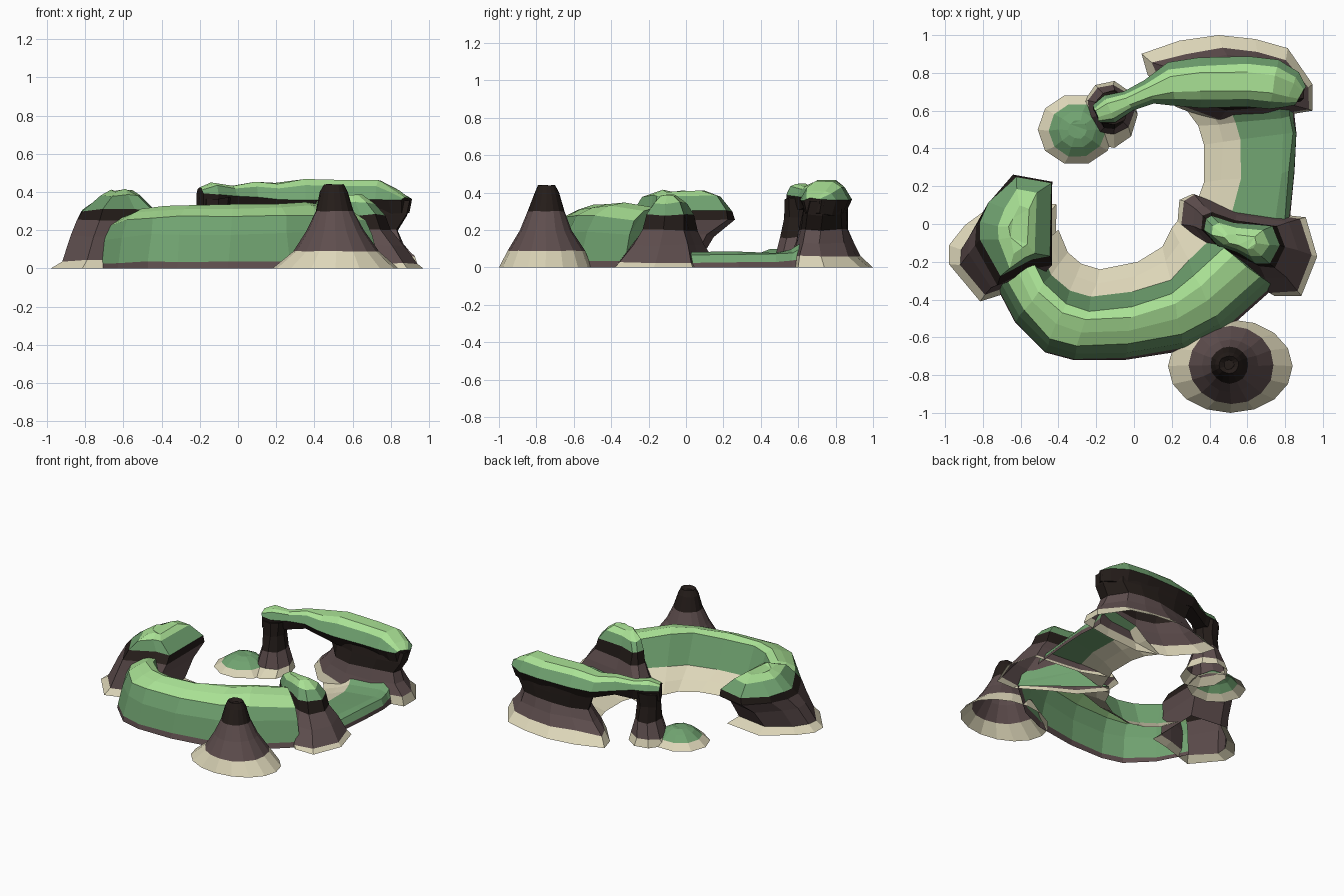
import bpy, bmesh, math, random
from mathutils import Vector

if "Cube" in bpy.data.objects:
    bpy.data.objects.remove(bpy.data.objects["Cube"])

random.seed(4)
COLOURS = {
    "sand": (0.72, 0.67, 0.48), "rock": (0.113, 0.076, 0.076),
    "dark": (0.018, 0.012, 0.010), "green": (0.165, 0.37, 0.165),
    "light": (0.40, 0.76, 0.30),
}
KEYS = list(COLOURS)
MATS = []
for key, c in COLOURS.items():
    m = bpy.data.materials.new(key)
    m.diffuse_color = (*c, 1)
    m.use_nodes = True
    m.node_tree.nodes["Principled BSDF"].inputs["Base Color"].default_value = m.diffuse_color
    MATS.append(m)


def skin(name, rings, pick, closed=True, caps=(None, None), jitter=0.007):
    """Join rings of points into a flat-faced surface; pick(i, j) names the colour."""
    bm = bmesh.new()
    rows = []
    for ring in rings:
        row = []
        for p in ring:
            j = Vector([random.uniform(-jitter, jitter) for _ in range(3)])
            row.append(bm.verts.new(Vector(p) + (j if p[2] > 0.001 else Vector())))
        rows.append(row)
    n = len(rows[0])
    for i in range(len(rows) - 1):
        a, b = rows[i], rows[i + 1]
        for j in range(n if closed else n - 1):
            k = (j + 1) % n
            f = bm.faces.new((a[j], a[k], b[k], b[j]))
            f.material_index = KEYS.index(pick(i, j))
    for row, colour in ((rows[0], caps[0]), (rows[-1], caps[1])):
        if colour:
            bm.faces.new(row).material_index = KEYS.index(colour)
    bmesh.ops.recalc_face_normals(bm, faces=bm.faces)
    bmesh.ops.triangulate(bm, faces=[f for f in bm.faces if len(f.verts) > 4])
    me = bpy.data.meshes.new(name)
    bm.to_mesh(me)
    bm.free()
    for m in MATS:
        me.materials.append(m)
    ob = bpy.data.objects.new(name, me)
    bpy.context.collection.objects.link(ob)
    return ob


def stack(name, shape, levels, jitter=0.007):
    """Rock built from levels: (z, x0, x1, y0, y1, colour of the band above)."""
    rings = [[((x0 + x1) / 2 + u * (x1 - x0) / 2, (y0 + y1) / 2 + v * (y1 - y0) / 2, z)
              for u, v in shape] for z, x0, x1, y0, y1, _ in levels]
    return skin(name, rings, lambda i, j: levels[i][5],
                caps=(None, levels[-1][5]), jitter=jitter)


def bank(name, stations, section, end=None):
    """Bank swept along stations (outer xy, inner xy, height); section = (fraction, z, colour)."""
    rings = [[(ox + (ix - ox) * f, oy + (iy - oy) * f, z * h) for f, z, _ in section]
             for ox, oy, ix, iy, h in stations]
    return skin(name, rings, lambda i, j: section[j][2], closed=False, caps=(None, end))


def oval(n):
    return [(math.cos(2 * math.pi * k / n), math.sin(2 * math.pi * k / n)) for k in range(n)]


# Volcano with a small crater
stack("volcano", oval(16), [
    (0, .18, .84, -1, -.505, "sand"), (.09, .29, .74, -.955, -.54, "rock"),
    (.2, .36, .66, -.89, -.61, "rock"), (.3, .405, .605, -.845, -.65, "dark"),
    (.4, .43, .575, -.81, -.68, "dark"), (.44, .45, .555, -.79, -.70, "dark"),
    (.42, .475, .53, -.77, -.72, "dark")], jitter=0.002)

# Left overhanging rock with a grassy cap
left = [(0, 1), (1, .87), (.97, -.6), (.5, -.7), (-.42, -1), (-1, -.28), (-1, .08), (-.7, .47)]
stack("left_rock", left, [
    (0, -.98, -.41, -.41, .14, "sand"), (.04, -.92, -.47, -.37, .07, "rock"),
    (.17, -.88, -.45, -.34, .15, "rock"), (.25, -.84, -.43, -.33, .26, "dark"),
    (.305, -.82, -.44, -.27, .25, "green"), (.38, -.72, -.52, -.24, .19, "light"),
    (.41, -.66, -.56, -.16, .1, "light")])

# Right rock with a small peak
right = [(-.92, .88), (-.73, 1), (-.16, .69), (.84, .54), (1, -.23), (.78, -1),
         (.4, -1), (-.12, -.55), (-.6, -.2), (-.95, .38)]
stack("right_rock", right, [
    (0, .21, .97, -.38, .16, "sand"), (.025, .23, .94, -.36, .15, "rock"),
    (.12, .3, .87, -.28, .1, "rock"), (.2, .35, .8, -.23, .06, "dark"),
    (.28, .36, .77, -.21, .04, "green"), (.345, .41, .71, -.17, .0, "light"),
    (.385, .47, .65, -.13, -.05, "light")])

# Body of the back rock
back = [(-1, .57), (-.56, .87), (-.1, 1), (.33, .91), (.71, .7), (1, -.13),
        (1, -.74), (.47, -.91), (-.13, -1), (-.6, -.65), (-.93, .09)]
stack("back_rock", back, [
    (0, .04, .945, .54, 1.0, "sand"), (.06, .1, .92, .56, .93, "rock"),
    (.13, .18, .86, .58, .89, "rock"), (.2, .23, .83, .6, .87, "dark"),
    (.28, .21, .89, .62, .87, "dark"), (.35, .17, .9, .63, .87, "dark")])

# Pillar carrying the far end of the arch
stack("arch_pillar", oval(9), [
    (0, -.28, .02, .4, .76, "sand"), (.05, -.25, 0, .47, .74, "rock"),
    (.16, -.21, -.03, .5, .71, "dark"), (.27, -.2, -.04, .52, .69, "dark"),
    (.37, -.21, -.03, .52, .7, "dark")])

# Grassy arch and cap: x, y, half width, bottom, edge and top heights
spine = [(-.2, .58, .045, .31, .39, .42), (-.13, .61, .07, .31, .39, .45),
         (-.03, .65, .05, .31, .38, .43), (.08, .70, .06, .33, .37, .45),
         (.2, .74, .105, .31, .36, .445), (.35, .75, .12, .28, .36, .465),
         (.6, .755, .12, .28, .36, .46), (.74, .74, .12, .28, .36, .46),
         (.83, .71, .095, .28, .36, .41), (.88, .68, .05, .29, .36, .37)]
rings = []
for i, (x, y, w, zb, ze, zt) in enumerate(spine):
    a, b = spine[max(i - 1, 0)], spine[min(i + 1, len(spine) - 1)]
    t = Vector((b[0] - a[0], b[1] - a[1])).normalized()
    rings.append([(x - t.y * w * s, y + t.x * w * s, z) for s, z in (
        (-.8, zb), (-1.1, ze), (-.75, ze + .7 * (zt - ze)), (-.4, zt),
        (.4, zt), (.75, ze + .7 * (zt - ze)), (1.1, ze), (.8, zb))])
arch = ["dark", "green", "light", "light", "light", "green", "dark", "dark"]
skin("grass_arch", rings, lambda i, j: arch[j], caps=("dark", "dark"), jitter=0.004)

# Curved grassy ridge with a beach on its inner side
bank("curved_ridge", [
    (-.74, -.31, -.40, -.03, .8), (-.63, -.52, -.35, -.15, .92), (-.47, -.68, -.28, -.21, .97),
    (-.32, -.72, -.18, -.24, 1), (-.05, -.72, .02, -.20, 1), (.27, -.67, .15, -.12, 1.02),
    (.47, -.58, .20, -.02, 1.03), (.74, -.34, .26, .05, .95)],
    [(0, 0, "rock"), (.02, .035, "green"), (.08, .18, "green"), (.16, .27, "light"),
     (.31, .315, "light"), (.44, .335, "light"), (.55, .318, "green"),
     (.69, .12, "sand"), (.85, .055, "sand"), (1, 0, "sand")], end="green")

# Low grassy strip with a beach on the right
bank("low_strip", [
    (.82, -.03, .29, .0, 1), (.85, .28, .37, .22, 1), (.86, .48, .37, .42, 1),
    (.85, .57, .34, .52, 1.2), (.85, .66, .28, .6, 1.9)],
    [(0, 0, "rock"), (.01, .03, "green"), (.05, .07, "green"), (.15, .08, "green"),
     (.6, .065, "sand"), (.8, .035, "sand"), (1, 0, "sand")])

# Small islet beside the pillar
stack("islet", oval(10), [
    (0, -.51, -.1, .31, .69, "sand"), (.04, -.45, -.15, .35, .64, "green"),
    (.08, -.4, -.2, .4, .6, "green"), (.1, -.35, -.25, .45, .55, "green")], jitter=0.003)
